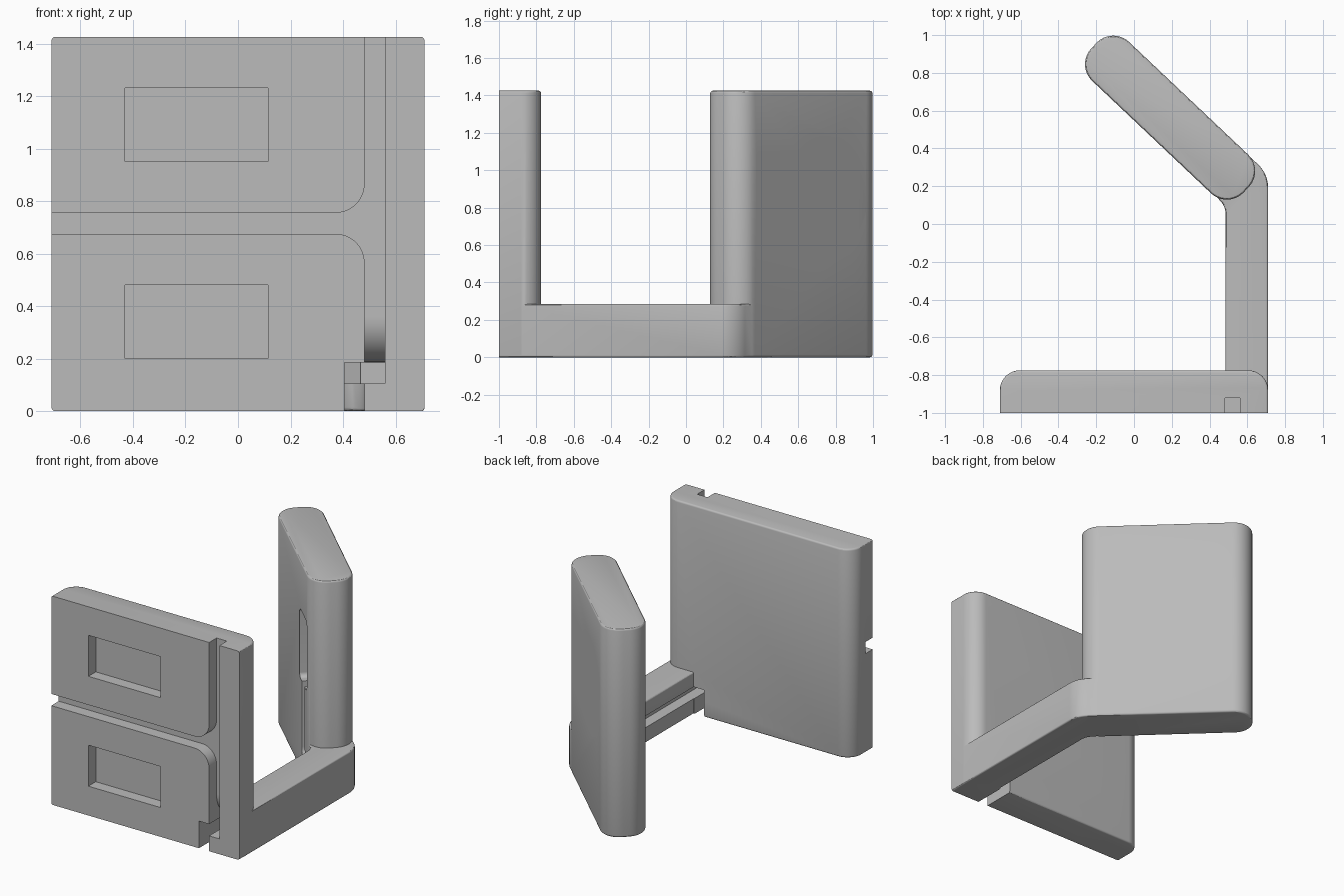
import bpy, bmesh
from math import atan2, cos, sin, tan, pi, radians
from mathutils import Matrix, Vector

if "Cube" in bpy.data.objects:
    bpy.data.objects.remove(bpy.data.objects["Cube"])

grey = bpy.data.materials.new("light grey plastic")
grey.use_nodes = True
grey.diffuse_color = (0.5, 0.5, 0.5, 1)
grey.node_tree.nodes["Principled BSDF"].inputs["Base Color"].default_value = (0.5, 0.5, 0.5, 1)

# Frames that place a 2D profile and its extrusion in space
FLAT = Matrix.Identity(4)
FRONT = Matrix(((1, 0, 0, 0), (0, 0, 1, 0), (0, 1, 0, 0), (0, 0, 0, 1)))   # x, z, depth y
SIDE = Matrix(((0, 0, 1, 0), (1, 0, 0, 0), (0, 1, 0, 0), (0, 0, 0, 1)))    # y, z, depth x
CRADLE = Matrix.Translation((0.191, 0.563, 0)) @ Matrix.Rotation(radians(-43.4), 4, "Z")
HEIGHT = 1.425


def arc(cx, cy, r, a0, a1, n=12):
    return [(cx + r * cos(a0 + (a1 - a0) * i / n), cy + r * sin(a0 + (a1 - a0) * i / n))
            for i in range(n + 1)]


def rounded(corners):
    """Polygon from (x, y) or (x, y, radius) corners."""
    out = []
    for i, c in enumerate(corners):
        p = Vector(c[:2])
        if len(c) == 2:
            out.append(tuple(p))
            continue
        a = (Vector(corners[i - 1][:2]) - p).normalized()
        b = (Vector(corners[(i + 1) % len(corners)][:2]) - p).normalized()
        half = a.angle(b) / 2
        mid = p + (a + b).normalized() * c[2] / sin(half)
        s, e = p + a * c[2] / tan(half) - mid, p + b * c[2] / tan(half) - mid
        a0 = atan2(s.y, s.x)
        sweep = (atan2(e.y, e.x) - a0 + pi) % (2 * pi) - pi
        out += arc(mid.x, mid.y, c[2], a0, a0 + sweep)
    return out


def rect(x0, x1, y0, y1, r=0):
    pts = [(x0, y0), (x1, y0), (x1, y1), (x0, y1)]
    return rounded([p + (r,) for p in pts]) if r else pts


def prism(name, pts, lo, hi, frame=FLAT, soften=0):
    """Extrude a profile; optionally soften its rims, leaving the front face crisp."""
    bm = bmesh.new()
    face = bm.faces.new([bm.verts.new((x, y, lo)) for x, y in pts])
    top = bmesh.ops.extrude_face_region(bm, geom=[face])["geom"]
    bmesh.ops.translate(bm, verts=[g for g in top if isinstance(g, bmesh.types.BMVert)],
                        vec=(0, 0, hi - lo))
    bm.transform(frame)
    bmesh.ops.recalc_face_normals(bm, faces=bm.faces)
    if soften:
        rims = [e for e in bm.edges if abs(e.verts[0].co.z - e.verts[1].co.z) < 1e-5
                and max(v.co.y for v in e.verts) > -0.94]
        bmesh.ops.bevel(bm, geom=rims, offset=soften, segments=3, profile=0.5, affect="EDGES")
    mesh = bpy.data.meshes.new(name)
    bm.to_mesh(mesh)
    bm.free()
    mesh.materials.append(grey)
    ob = bpy.data.objects.new(name, mesh)
    bpy.context.collection.objects.link(ob)
    return ob


def combine(target, tool, operation):
    mod = target.modifiers.new(operation.lower(), "BOOLEAN")
    mod.operation, mod.object, mod.solver = operation, tool, "EXACT"
    bpy.context.view_layer.objects.active = target
    bpy.ops.object.modifier_apply(modifier=mod.name)
    bpy.data.objects.remove(tool)


# Front plate with rounded back corners
stand = prism("stand_body", rounded([(-0.71, -1), (0.71, -1), (0.71, -0.775, 0.105),
                                     (-0.71, -0.775, 0.105)]), 0, HEIGHT, FLAT, 0.012)

# Arm bending into the cradle
arm = prism("arm", rounded([(0.485, -0.95), (0.71, -0.95), (0.71, 0.265, 0.17), (0.5, 0.464),
                            (0.3, 0.3), (0.485, 0.09, 0.1)]), 0, 0.285, FLAT, 0.01)

# Upright angled cradle
cradle = prism("cradle", rect(-0.555, 0.555, -0.142, 0.142, 0.122), 0, HEIGHT, CRADLE, 0.014)
for part in (arm, cradle):
    combine(stand, part, "UNION")

# Front grooves: one L-shaped run with filleted branch
cutters = [prism("front_groove", rounded([
    (0.56, 0.15), (0.56, 1.5), (0.482, 1.5), (0.482, 0.755, 0.11), (-0.8, 0.755),
    (-0.8, 0.675), (0.482, 0.675, 0.11), (0.482, 0.15)]), -1.1, -0.92, FRONT)]

# Curved lead-in from the groove to the arm channel
cutters.append(prism("lead_in", rounded([
    (-0.96, 0.36), (-0.92, 0.36), (-0.92, 0.185, 0.17), (-0.74, 0.185), (-0.74, 0.15),
    (-0.96, 0.15)]), 0.482, 0.56, SIDE))

# Channel through the plate along the arm, and its opening at the bottom
cutters.append(prism("arm_channel", rect(0.405, 0.56, 0.105, 0.185), -1.1, 0.2, FRONT))
cutters.append(prism("bottom_slot", rect(0.405, 0.482, -0.1, 0.12), -1.1, -0.7, FRONT))

# Two shallow rectangular pockets on the front
for z in (0.2, 0.95):
    cutters.append(prism("front_pocket", rect(-0.43, 0.115, z, z + 0.28), -1.1, -0.92, FRONT))

# Keyhole recess on the back of the cradle: disc, fillets and slot
DISC, MID, R, SLOT, F = -0.122, 0.86, 0.32, 0.237, 0.1
fx = DISC + ((R + F) ** 2 - (SLOT + F) ** 2) ** 0.5
a = atan2(SLOT + F, fx - DISC)
upper = arc(fx, SLOT + F, F, -pi / 2, a - pi)
lower = [(x, -z) for x, z in reversed(upper)]
end = rounded([(fx, -SLOT), (0.424, -SLOT, 0.03), (0.424, SLOT, 0.03), (fx, SLOT)])[1:-1]
outline = upper + arc(DISC, 0, R, a, 2 * pi - a, 64)[1:-1] + lower + end
BACK = CRADLE @ FRONT
cutters.append(prism("disc_recess", [(x, z + MID) for x, z in outline], 0.092, 0.3, BACK))
cutters.append(prism("through_hole", rect(0.204, 0.424, MID - SLOT, MID + SLOT, 0.03),
                     -0.3, 0.12, BACK))

# Channel on the inner face from the hole down to the arm
cutters.append(prism("inner_channel", rounded([
    (0.27, 0.105, 0.07), (0.45, 0.105), (0.45, 0.185), (0.35, 0.185, 0.03), (0.35, 0.7),
    (0.27, 0.7)]), -0.3, -0.067, BACK))

for cutter in cutters:
    combine(stand, cutter, "DIFFERENCE")

bpy.ops.object.select_all(action="DESELECT")
stand.select_set(True)
bpy.context.view_layer.objects.active = stand
bpy.ops.object.shade_smooth_by_angle(angle=radians(30))
